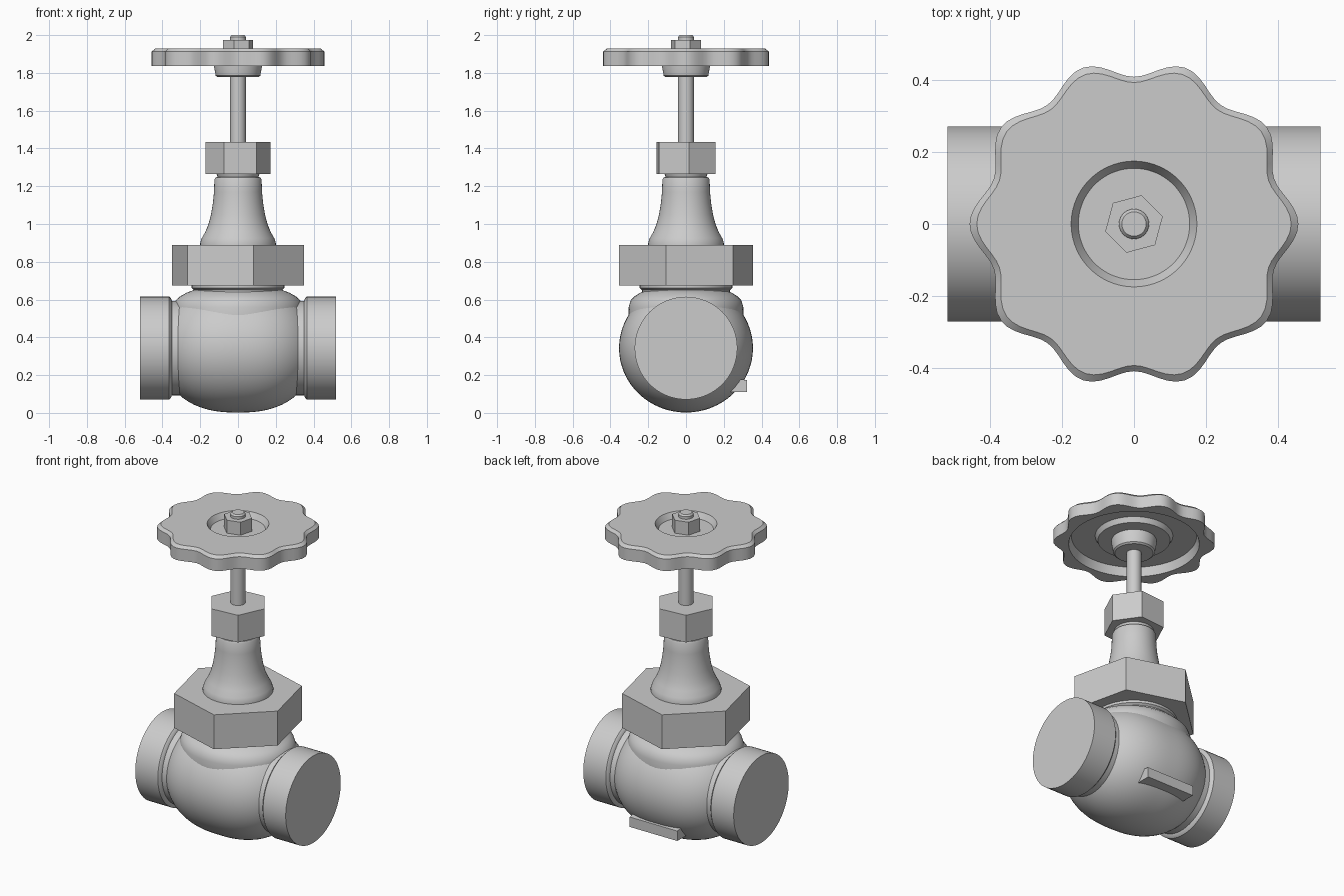
import bpy, bmesh, math
from mathutils import Matrix

if "Cube" in bpy.data.objects:
    bpy.data.objects.remove(bpy.data.objects["Cube"])

AXIS_Z = 0.343  # height of the pipe axis


def finish(name, bm, angle=30):
    bmesh.ops.remove_doubles(bm, verts=bm.verts, dist=1e-5)
    bmesh.ops.recalc_face_normals(bm, faces=bm.faces)
    me = bpy.data.meshes.new(name)
    bm.to_mesh(me)
    bm.free()
    ob = bpy.data.objects.new(name, me)
    bpy.context.collection.objects.link(ob)
    bpy.ops.object.select_all(action='DESELECT')
    ob.select_set(True)
    bpy.context.view_layer.objects.active = ob
    bpy.ops.object.shade_smooth_by_angle(angle=math.radians(angle))
    return ob


def lathe(name, profile, segs=64, rot=0.0, yscale=1.0, along_x=False, angle=30):
    """Revolve (radius, height[, wave]) points; wave adds ten lobes."""
    bm = bmesh.new()
    rings = []
    for p in profile:
        r, h = p[:2]
        wave = p[2] if len(p) > 2 else 0
        ring = []
        for i in range(segs):
            a = 2 * math.pi * i / segs + math.radians(rot)
            rr = r + wave * math.cos(10 * a)
            ring.append(bm.verts.new((rr * math.cos(a), rr * math.sin(a) * yscale, h)))
        rings.append(ring)
    for lo, hi in zip(rings, rings[1:]):
        for i in range(segs):
            j = (i + 1) % segs
            bm.faces.new((lo[i], lo[j], hi[j], hi[i]))
    if along_x:
        m = Matrix.Translation((0, 0, AXIS_Z)) @ Matrix.Rotation(math.pi / 2, 4, 'Y')
        bmesh.ops.transform(bm, matrix=m, verts=bm.verts)
    return finish(name, bm, angle)


def hex_nut(name, radius, z0, z1, rot):
    return lathe(name, [(0, z0), (radius, z0), (radius, z1), (0, z1)], 6, rot)


# Rounded valve body lying along x
body = [(0, -0.35)]
for i in range(25):
    x = -0.35 + 0.7 * i / 24
    body.append((0.341 * math.sqrt(1 - (abs(x) / 0.42) ** 2.5), x))
body.append((0, 0.35))
lathe("valve_body", body, yscale=1.04, along_x=True, angle=40)

# Upper shoulder of the body and round neck under the big nut
lathe("body_shoulder", [(0, 0.42), (0.338, 0.42), (0.342, 0.5), (0.341, 0.56), (0.33, 0.595),
                        (0.305, 0.618), (0.27, 0.637), (0.235, 0.65), (0, 0.652)],
      yscale=0.89, angle=40)
lathe("body_neck", [(0, 0.6), (0.26, 0.6), (0.232, 0.64), (0.232, 0.65), (0.245, 0.66),
                    (0.245, 0.68), (0, 0.68)])

# Pipe ends
for side, s in (("left", -1), ("right", 1)):
    lathe("pipe_end_" + side, [(0, s * 0.3), (0.25, s * 0.3), (0.25, s * 0.35), (0.262, s * 0.354),
                               (0.272, s * 0.364), (0.272, s * 0.52), (0, s * 0.52)], along_x=True)

# Union nut, bonnet, packing nut
hex_nut("union_nut", 0.365, 0.675, 0.89, -17)
lathe("bonnet", [(0, 0.88), (0.2, 0.88), (0.2, 0.9), (0.192, 0.925), (0.172, 0.96), (0.156, 1.0),
                 (0.143, 1.05), (0.133, 1.11), (0.127, 1.17), (0.125, 1.235), (0.12, 1.245),
                 (0.108, 1.25), (0.115, 1.27), (0, 1.27)])
hex_nut("packing_nut", 0.173, 1.265, 1.435, 5)

# Stem with chamfered tip
lathe("stem", [(0, 1.4), (0.042, 1.4), (0.042, 1.99), (0.034, 2.0), (0, 2.0)], 32)

# Handwheel: lobed rim, dished top, hollow underside
lathe("handwheel", [(0, 1.893), (0.155, 1.893), (0.175, 1.928), (0.416, 1.928, 0.022),
                    (0.434, 1.912, 0.024), (0.434, 1.837, 0.024), (0.37, 1.837), (0.355, 1.89),
                    (0.22, 1.89), (0.205, 1.86), (0, 1.86)], 120)
lathe("wheel_hub", [(0, 1.777), (0.108, 1.777), (0.118, 1.785), (0.127, 1.835), (0.127, 1.87),
                    (0, 1.87)])
hex_nut("wheel_nut", 0.083, 1.885, 1.974, 15)

# Raised bar low on the back of the body
bm = bmesh.new()
bmesh.ops.create_cube(bm, size=1)
bmesh.ops.scale(bm, vec=(0.33, 0.13, 0.062), verts=bm.verts)
for v in bm.verts:
    if v.co.z > 0 and v.co.y < 0:
        v.co.z += 0.02
bmesh.ops.translate(bm, vec=(0, 0.257, 0.142), verts=bm.verts)
finish("back_bar", bm)
